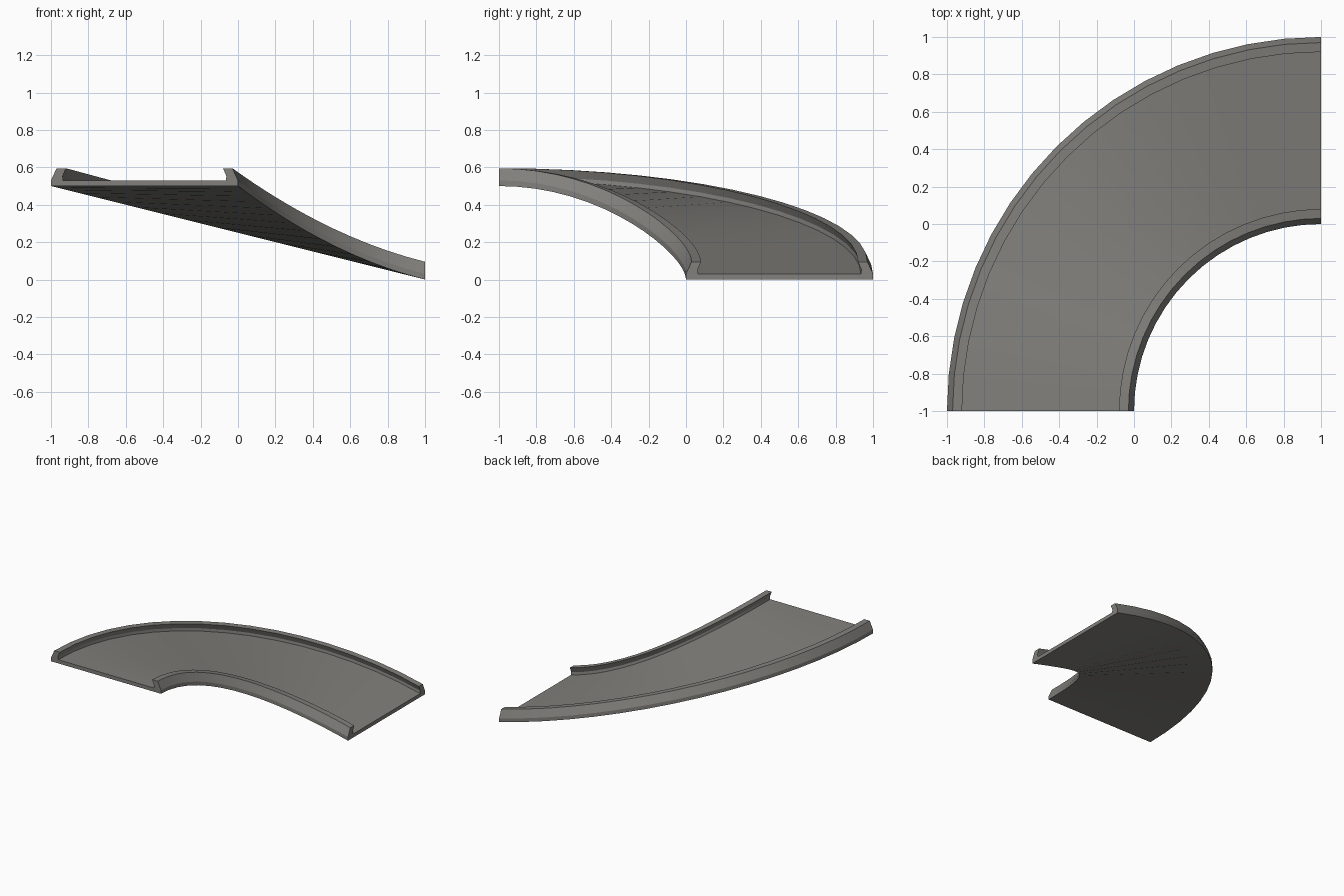
import bpy, bmesh, math

if "Cube" in bpy.data.objects:
    bpy.data.objects.remove(bpy.data.objects["Cube"])

SEG = 16            # steps along the quarter turn
RISE = 0.5

grey = bpy.data.materials.new("warm grey")
grey.diffuse_color = (0.22, 0.215, 0.20, 1)
grey.use_nodes = True
grey.node_tree.nodes["Principled BSDF"].inputs["Base Color"].default_value = grey.diffuse_color

# Cross-section half: (offset from the edge, height); mirrored for the other rail
half = [(0, 0), (0, 0.03), (0.03, 0.095), (0.08, 0.095), (0.062, 0.052), (0.065, 0.03)]
profile = [(1 + o, h) for o, h in half] + [(2 - o, h) for o, h in reversed(half)]


def place(r, h, a):
    """Point of the curved ramp: quarter turn about (1, -1), climbing with a twist."""
    u = math.sin(a)
    z = RISE * 0.5 * (r * u + (2 - r) * u * u)
    return (1 - r * u, -1 + r * math.cos(a), z + h)


# Ramp deck with both leaning rails, swept as one closed section
bm = bmesh.new()
rings = [[bm.verts.new(place(r, h, math.pi / 2 * i / SEG)) for r, h in profile]
         for i in range(SEG + 1)]
n = len(profile)
for a, b in zip(rings, rings[1:]):
    for j in range(n):
        k = (j + 1) % n
        bm.faces.new((a[j], a[k], b[k], b[j]))

# End caps: inner rail, deck edge, outer rail
for ring in (rings[0], rings[-1]):
    bm.faces.new(ring[:6])
    bm.faces.new((ring[0], ring[5], ring[6], ring[11]))
    bm.faces.new(ring[6:])
bmesh.ops.recalc_face_normals(bm, faces=bm.faces)

mesh = bpy.data.meshes.new("curved_ramp")
bm.to_mesh(mesh)
bm.free()
mesh.materials.append(grey)
ramp = bpy.data.objects.new("curved_ramp", mesh)
bpy.context.collection.objects.link(ramp)
bpy.context.view_layer.objects.active = ramp
ramp.select_set(True)
bpy.ops.object.shade_smooth_by_angle(angle=math.radians(20))
